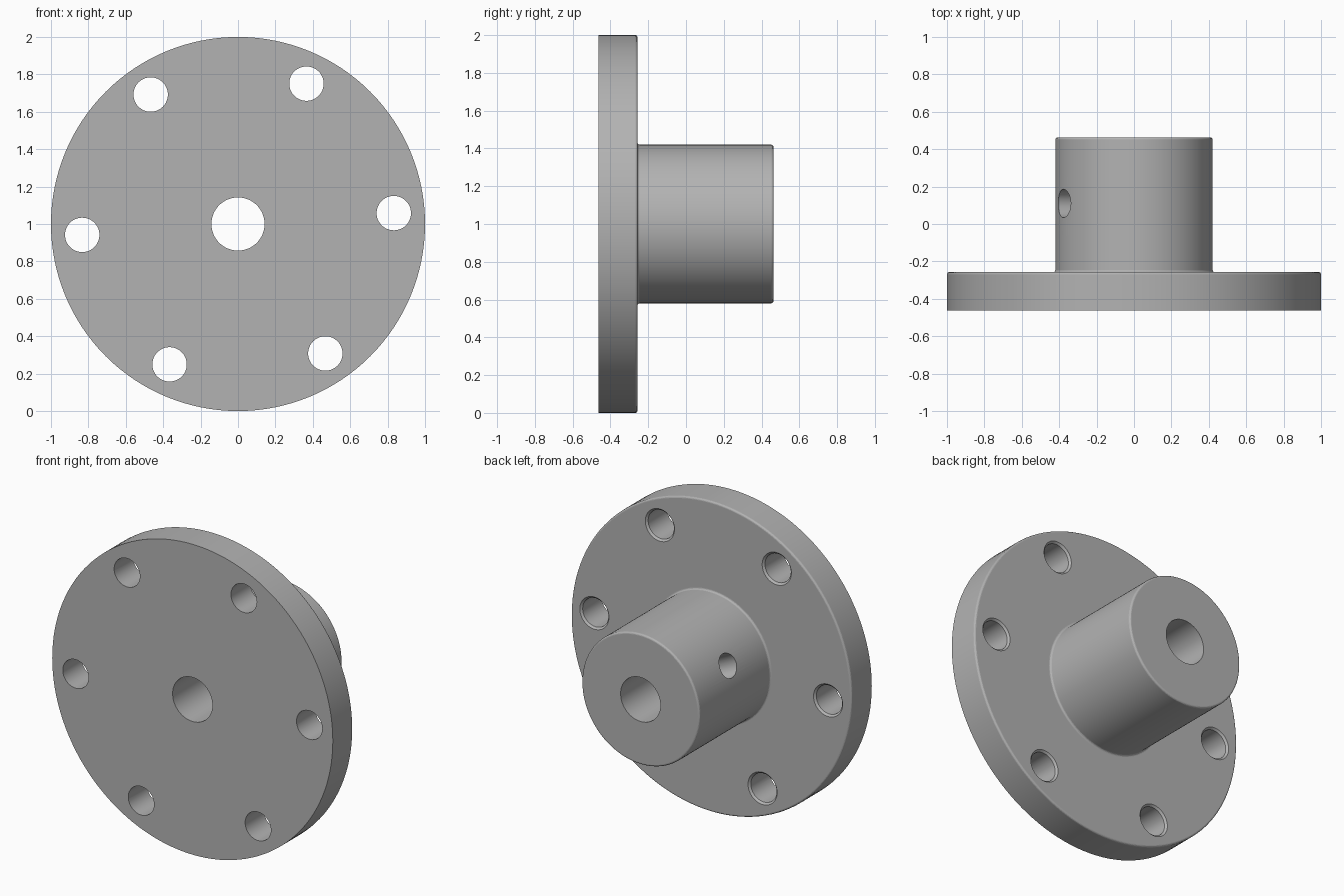
import bpy, bmesh
from math import radians, sin, cos, pi
from mathutils import Matrix

if "Cube" in bpy.data.objects:
    bpy.data.objects.remove(bpy.data.objects["Cube"], do_unlink=True)

FRONT, FLANGE_BACK, END = -0.463, -0.257, 0.463
FLANGE_R, BOSS_R, BORE_R = 1.0, 0.42, 0.142
BOLT_R, BOLT_CIRCLE, SCREW_R = 0.092, 0.835, 0.076
ROUND = 0.012
CENTRE = Matrix.Translation((0, 0, 1))

metal = bpy.data.materials.new("grey metal")
metal.use_nodes = True
grey = (0.45, 0.45, 0.45, 1)
metal.diffuse_color = grey
metal.node_tree.nodes["Principled BSDF"].inputs["Base Color"].default_value = grey


def arc(r, y, start, end, steps=4):
    """Quarter round in a (radius, y) profile."""
    angles = [radians(start + (end - start) * i / steps) for i in range(steps + 1)]
    return [(r + ROUND * cos(a), y + ROUND * sin(a)) for a in angles]


def lathe(name, profile, segments, closed):
    """Revolve a (radius, y) profile around the y axis."""
    bm = bmesh.new()
    rings = []
    for i in range(segments):
        a = 2 * pi * i / segments
        rings.append([bm.verts.new((r * cos(a), y, r * sin(a))) for r, y in profile])
    n = len(profile)
    for i, ring in enumerate(rings):
        nxt = rings[(i + 1) % segments]
        for j in range(n if closed else n - 1):
            k = (j + 1) % n
            bm.faces.new((ring[j], ring[k], nxt[k], nxt[j]))
    if not closed:
        bm.faces.new([ring[0] for ring in rings])
        bm.faces.new([ring[-1] for ring in rings])
    bmesh.ops.recalc_face_normals(bm, faces=bm.faces)
    mesh = bpy.data.meshes.new(name)
    bm.to_mesh(mesh)
    bm.free()
    mesh.materials.append(metal)
    obj = bpy.data.objects.new(name, mesh)
    bpy.context.collection.objects.link(obj)
    return obj


def cut(target, cutter):
    """Subtract the cutter and discard it."""
    bpy.context.view_layer.objects.active = target
    mod = target.modifiers.new("hole", 'BOOLEAN')
    mod.operation, mod.solver, mod.object = 'DIFFERENCE', 'EXACT', cutter
    bpy.ops.object.modifier_apply(modifier=mod.name)
    bpy.data.objects.remove(cutter, do_unlink=True)


# Flange, boss and central bore in one turned profile
profile = [(BORE_R, FRONT), (FLANGE_R, FRONT)]
profile += arc(FLANGE_R - ROUND, FLANGE_BACK - ROUND, 0, 90)
profile += arc(BOSS_R + ROUND, FLANGE_BACK + ROUND, 270, 180)
profile += arc(BOSS_R - ROUND, END - ROUND, 0, 90)
profile += [(BORE_R, END)]
hub = lathe("flanged_hub", profile, 128, True)
hub.matrix_world = CENTRE

# Six bolt holes with eased back rims
bolt_profile = [(BOLT_R, FRONT - 0.1), (BOLT_R, FLANGE_BACK - ROUND),
                (BOLT_R + ROUND, FLANGE_BACK), (BOLT_R + ROUND, FLANGE_BACK + 0.05)]
for i in range(6):
    a = radians(4 + 60 * i)
    cutter = lathe("bolt_hole_cutter", bolt_profile, 48, False)
    cutter.matrix_world = CENTRE @ Matrix.Translation((BOLT_CIRCLE * cos(a), 0, BOLT_CIRCLE * sin(a)))
    cut(hub, cutter)

# Radial set screw hole from the boss surface into the bore
screw = lathe("screw_hole_cutter", [(SCREW_R, 0), (SCREW_R, 0.6)], 48, False)
screw.matrix_world = (CENTRE @ Matrix.Translation((0, 0.11, 0))
                      @ Matrix.Rotation(radians(-154), 4, 'Y') @ Matrix.Rotation(radians(-90), 4, 'Z'))
cut(hub, screw)

# Smooth curved walls, crisp edges
bpy.ops.object.select_all(action='DESELECT')
hub.select_set(True)
bpy.context.view_layer.objects.active = hub
bpy.ops.object.shade_smooth_by_angle(angle=radians(10))
